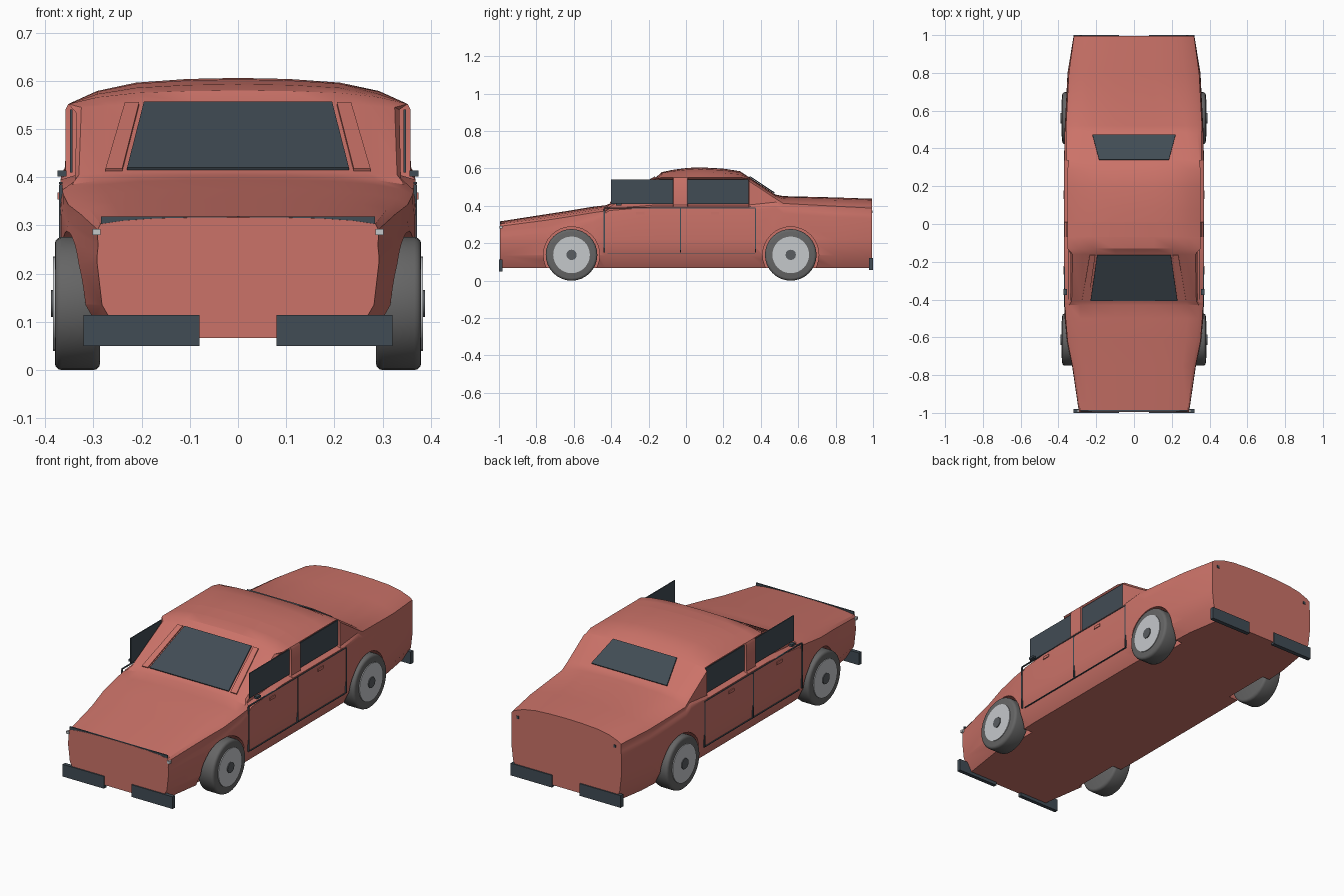
import bpy, bmesh
from math import pi
from mathutils import Matrix

cube = bpy.data.objects.get("Cube")
if cube:
    bpy.data.objects.remove(cube)


def material(name, r, g, b):
    m = bpy.data.materials.new(name)
    m.use_nodes = True
    m.diffuse_color = (r, g, b, 1)
    m.node_tree.nodes["Principled BSDF"].inputs["Base Color"].default_value = (r, g, b, 1)
    return m


RED = material("coral_paint", .6, .17, .14)
DARK = material("dark_slate", .053, .072, .09)
TYRE = material("tyre_grey", .13, .13, .13)
RIM = material("rim_silver", .56, .58, .6)
HUB = material("hub_grey", .1, .11, .12)


def make(name, bm, mat, smooth=None):
    bmesh.ops.recalc_face_normals(bm, faces=bm.faces)
    mesh = bpy.data.meshes.new(name)
    bm.to_mesh(mesh)
    bm.free()
    ob = bpy.data.objects.new(name, mesh)
    bpy.context.collection.objects.link(ob)
    if mat:
        mesh.materials.append(mat)
    if smooth:
        shade(ob, smooth)
    return ob


def shade(ob, angle):
    bpy.ops.object.select_all(action='DESELECT')
    bpy.context.view_layer.objects.active = ob
    ob.select_set(True)
    bpy.ops.object.shade_smooth_by_angle(angle=angle)


def box(name, low, high, mat):
    bm = bmesh.new()
    bmesh.ops.create_cube(bm, size=1)
    for v in bm.verts:
        v.co = [a + (b - a) * (c + .5) for a, b, c in zip(low, high, v.co)]
    return make(name, bm, mat)


def pair(name, low, high, mat):
    # same box on both sides of the car
    box("left_" + name, low, high, mat)
    box("right_" + name, (-high[0], *low[1:]), (-low[0], *high[1:]), mat)


def panel(name, corners, mat):
    bm = bmesh.new()
    bm.faces.new([bm.verts.new(c) for c in corners])
    ob = make(name, bm, mat)
    mod = ob.modifiers.new("thickness", 'SOLIDIFY')
    mod.thickness = .006
    mod.offset = 0


def disc(name, x0, x1, radius, y, z, mat, bevel=0, sides=32):
    # cylinder lying along x
    bm = bmesh.new()
    bmesh.ops.create_cone(bm, cap_ends=True, segments=sides, radius1=radius,
                          radius2=radius, depth=abs(x1 - x0))
    if bevel:
        rims = [e for e in bm.edges if abs(e.verts[0].co.z - e.verts[1].co.z) < .001]
        bmesh.ops.bevel(bm, geom=rims, offset=bevel, segments=3, affect='EDGES', profile=.5)
    bmesh.ops.transform(bm, verts=bm.verts, matrix=Matrix.Translation(((x0 + x1) / 2, y, z))
                        @ Matrix.Rotation(pi / 2, 4, 'Y'))
    return make(name, bm, mat, .6)


# Body shell: lofted cross-sections
def section(y, w, top_w, shoulder, crown, belt, side):
    half = [(0, .067), (w - .05, .067), (w - .01, .135), (w, .22), (w, belt - .02),
            (w - .002, belt), (side, belt + .01), (side, shoulder - .012), (top_w, shoulder)]
    half += [(top_w * f, shoulder + crown * k)
             for f, k in ((.83, .5), (.6, .82), (.3, .96), (0, 1))]
    ring = half + [(-x, z) for x, z in half[-2:0:-1]]
    return [(x, y, z) for x, z in ring]


def cabin(y, crown, side):
    return section(y, .37, .352, .552, crown, .395, side)


GLASS, PILLAR = .335, .358
stations = [
    section(-.994, .292, .285, .303, .014, .26, .291),
    section(-.75, .328, .31, .335, .02, .28, .326),
    section(-.62, .355, .33, .355, .02, .3, .352),
    section(-.5, .367, .34, .375, .02, .33, .362),
    section(-.43, .369, .345, .385, .018, .36, .365),
    section(-.41, .37, .33, .405, .006, .375, .338),
    section(-.16, .37, .325, .545, .008, .395, GLASS),
    cabin(-.13, .028, GLASS), cabin(-.07, .041, GLASS), cabin(-.068, .041, PILLAR),
    cabin(.008, .051, PILLAR), cabin(.01, .051, GLASS), cabin(.08, .054, GLASS),
    cabin(.2, .047, GLASS), cabin(.29, .033, GLASS),
    section(.335, .37, .345, .545, .01, .395, GLASS),
    section(.337, .37, .345, .544, .01, .395, PILLAR),
    section(.48, .368, .335, .45, .01, .41, PILLAR),
    section(.52, .366, .335, .425, .027, .38, .36),
    section(.8, .352, .325, .41, .035, .36, .345),
    section(.994, .32, .3, .4, .038, .35, .318),
]
bm = bmesh.new()
rings = [[bm.verts.new(p) for p in s] for s in stations]
n = len(rings[0])
for a, b in zip(rings, rings[1:]):
    for i in range(n):
        j = (i + 1) % n
        bm.faces.new((a[i], a[j], b[j], b[i]))
bm.faces.new(rings[0])
bm.faces.new(rings[-1])
body = make("body", bm, RED)

# Wheels and the arches cut for them
for end, y in (("front", -.612), ("rear", .56)):
    for side, s in (("left", 1), ("right", -1)):
        cutter = disc("arch_cutter", s * .265, s * .5, .15, y, .138, None)
        cut = body.modifiers.new("arch", 'BOOLEAN')
        cut.operation = 'DIFFERENCE'
        cut.solver = 'EXACT'
        cut.object = cutter
        bpy.context.view_layer.objects.active = body
        bpy.ops.object.modifier_apply(modifier=cut.name)
        bpy.data.objects.remove(cutter)
        tag = f"{end}_{side}_"
        disc(tag + "tyre", s * .286, s * .38, .138, y, .138, TYRE, .014)
        disc(tag + "rim", s * .3, s * .384, .098, y, .138, RIM)
        disc(tag + "hub", s * .3, s * .388, .028, y, .138, HUB, sides=12)
shade(body, .5)

# Windscreen, rear window and their slim side frames
panel("windscreen", [(-.23, -.405, .418), (.23, -.405, .418),
                     (.195, -.165, .555), (-.195, -.165, .555)], DARK)
panel("rear_window", [(-.22, .472, .47), (.22, .472, .47),
                      (.185, .34, .557), (-.185, .34, .557)], DARK)
for side, s in (("left", 1), ("right", -1)):
    panel(side + "_windscreen_frame", [(s * .24, -.405, .416), (s * .275, -.405, .415),
                                       (s * .235, -.165, .552), (s * .205, -.165, .553)], RED)

# Side glass
pair("front_window", (.343, -.4, .41), (.348, -.068, .541), DARK)
pair("rear_side_window", (.343, .008, .41), (.348, .335, .541), DARK)

# Door seams, handles and mirrors
for name, y in (("front", -.437), ("middle", -.03), ("rear", .372)):
    pair(name + "_door_seam", (.364, y - .003, .15), (.3715, y + .003, .385), DARK)
pair("upper_door_seam", (.364, -.437, .386), (.3715, .372, .39), DARK)
pair("lower_door_seam", (.355, -.42, .145), (.367, .37, .149), DARK)
for name, y in (("front", -.245), ("rear", .155)):
    pair(name + "_door_handle", (.366, y - .022, .354), (.3745, y + .022, .368), RED)
pair("mirror", (.356, -.375, .402), (.374, -.345, .414), DARK)

# Bumpers, bonnet edge and lamps
pair("front_bumper", (.08, -1, .05), (.32, -.98, .114), DARK)
pair("rear_bumper", (.08, .978, .056), (.32, 1, .12), DARK)
box("bonnet_edge", (-.284, -.993, .301), (.284, -.986, .319), DARK)
pair("headlamp", (.285, -.998, .28), (.302, -.982, .293), RIM)
pair("tail_lamp", (.276, .985, .362), (.288, .997, .376), DARK)
